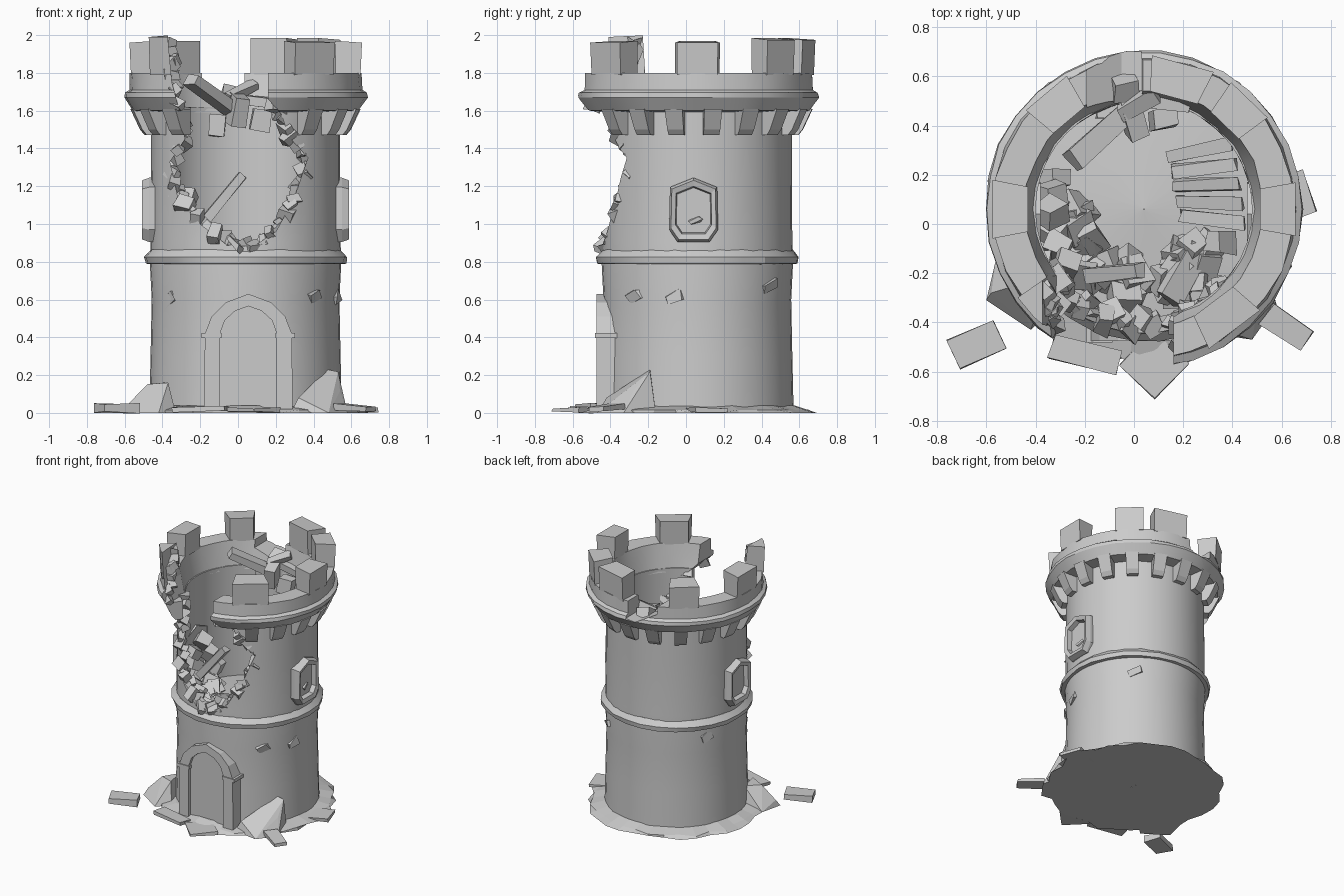
import bpy, bmesh, math, random
from mathutils import Vector, Matrix, Euler

if "Cube" in bpy.data.objects:
    bpy.data.objects.remove(bpy.data.objects["Cube"])

random.seed(7)
C = Vector((0.04, 0.06, 0))          # tower axis


def polar(r, deg, z):
    a = math.radians(deg)
    return C + Vector((r * math.cos(a), r * math.sin(a), z))


def finish(bm, name, smooth=None):
    bmesh.ops.recalc_face_normals(bm, faces=bm.faces)
    me = bpy.data.meshes.new(name)
    bm.to_mesh(me)
    bm.free()
    ob = bpy.data.objects.new(name, me)
    bpy.context.collection.objects.link(ob)
    if smooth:
        bpy.ops.object.select_all(action='DESELECT')
        ob.select_set(True)
        bpy.context.view_layer.objects.active = ob
        bpy.ops.object.shade_smooth_by_angle(angle=math.radians(smooth))
    return ob


def sweep(name, profile, n, a0=0, a1=360, jitter=0.0, smooth=None):
    """Turn a closed (r, z) profile round the tower axis."""
    bm = bmesh.new()
    full = a1 - a0 >= 360
    rings = []
    for i in range(n if full else n + 1):
        a = a0 + (a1 - a0) * i / n
        rings.append([bm.verts.new(polar(r + random.uniform(-jitter, jitter), a, z)) for r, z in profile])
    m = len(profile)
    for i in range(n):
        p, q = rings[i], rings[(i + 1) % len(rings)]
        for j in range(m):
            bm.faces.new((p[j], q[j], q[(j + 1) % m], p[(j + 1) % m]))
    if not full:
        bm.faces.new(rings[0])
        bm.faces.new(rings[-1])
    return finish(bm, name, smooth)


def prism(name, pts, y0, y1):
    """Extrude an (x, z) outline along y."""
    bm = bmesh.new()
    f = bm.faces.new([bm.verts.new((x, y0, z)) for x, z in pts])
    ext = bmesh.ops.extrude_face_region(bm, geom=[f])
    vs = [g for g in ext['geom'] if isinstance(g, bmesh.types.BMVert)]
    bmesh.ops.translate(bm, verts=vs, vec=(0, y1 - y0, 0))
    return finish(bm, name)


def add_block(bm, loc, size, rot=(0, 0, 0), rough=0.0):
    mat = Matrix.LocRotScale(Vector(loc), Euler([math.radians(d) for d in rot]), Vector(size))
    for v in bmesh.ops.create_cube(bm, size=1, matrix=mat)['verts']:
        v.co += Vector([random.uniform(-rough, rough) for _ in range(3)])


def blocks(name, specs, rough=0.0):
    bm = bmesh.new()
    for s in specs:
        add_block(bm, *s, rough=rough)
    return finish(bm, name)


def cut(ob, cutter):
    mod = ob.modifiers.new("cut", 'BOOLEAN')
    mod.operation, mod.object, mod.solver = 'DIFFERENCE', cutter, 'EXACT'
    bpy.ops.object.select_all(action='DESELECT')
    ob.select_set(True)
    bpy.context.view_layer.objects.active = ob
    bpy.ops.object.modifier_apply(modifier=mod.name)


# Tower shell, middle band, battlement ring
wall = sweep("tower_wall", [(.51, 0), (.503, .3), (.497, .6), (.507, .8), (.503, .9), (.50, 1.3), (.50, 1.62),
                            (.44, 1.62), (.44, .7), (.44, 0)], 40, smooth=30)
band = sweep("middle_band", [(.48, .785), (.532, .79), (.54, .825), (.505, .865), (.48, .865)], 26, jitter=.007, smooth=20)
ring = sweep("parapet_ring", [(.44, 1.59), (.60, 1.60), (.645, 1.67), (.642, 1.695), (.615, 1.71), (.612, 1.80),
                              (.485, 1.80), (.46, 1.68)], 30, jitter=.005, smooth=20)

# Merlons and corbels
merlons = []
for a, w, top in [(0, 10, 1.97), (46, 9.5, 1.985), (75, 12, 1.985), (130, 10, 1.97), (180, 11, 1.97),
                  (229, 14, 2.0), (307, 12, 1.97)]:
    merlons.append(sweep("merlon", [(.485, 1.79), (.618, 1.79), (.626, top - .01), (.48, top)], 1 if w < 14 else 3,
                         a - w, a + w))
for i in range(18):
    a = 8 + i * 20
    if not 240 < a < 290:
        sweep("corbel", [(.48, 1.47), (.535, 1.47), (.56, 1.50), (.612, 1.61), (.48, 1.61)], 1, a - 4.5, a + 4.5)

# Front breach and small gap in the rear parapet
edge = [(-.37, 1.97), (-.35, 1.75), (-.31, 1.6), (-.28, 1.45), (-.36, 1.33), (-.32, 1.15), (-.2, 1.0), (-.06, .89),
        (.08, .88), (.2, .96), (.29, 1.12), (.37, 1.35), (.27, 1.46), (.23, 1.58), (.16, 1.66)]
breach = prism("breach_cutter", [(-.38, 2.2)] + edge + [(.16, 2.2)], -1.2, 0.0)
gap = prism("gap_cutter", [(-.2, 2.1), (-.19, 1.74), (-.05, 1.67), (.03, 1.68), (.05, 2.1)], .35, 1.0)
for ob in (wall, ring, merlons[5]):
    cut(ob, breach)
cut(ring, gap)
for ob in (breach, gap):
    bpy.data.objects.remove(ob)

# Broken stones lining the breach
bm = bmesh.new()
for (x0, z0), (x1, z1) in zip(edge, edge[1:]):
    steps = max(2, round(math.hypot(x1 - x0, z1 - z0) / .045))
    for k in range(steps):
        t = (k + random.random() * .5) / steps
        x, z = x0 + (x1 - x0) * t, z0 + (z1 - z0) * t
        r = random.uniform(.52, .6) if z > 1.6 else random.uniform(.44, .485)
        y = C.y - math.sqrt(max(.01, r * r - (x - C.x) ** 2))
        s = [random.uniform(.035, .09) for _ in range(3)]
        add_block(bm, (x, y, z), s, [random.uniform(-50, 50) for _ in range(3)], .01)
finish(bm, "breach_stones")

# Interior floor, rubble and fallen beams
sweep("inner_floor", [(.002, .72), (.45, .72), (.45, .76), (.25, .78), (.002, .8)], 20, smooth=40)
bm = bmesh.new()
for _ in range(34):
    p = polar(random.uniform(.22, .39), random.uniform(170, 340), random.uniform(.79, .86))
    add_block(bm, p, [random.uniform(.05, .13) for _ in range(3)], [random.uniform(-50, 50) for _ in range(3)], .01)
finish(bm, "floor_rubble")
blocks("fallen_beams", [
    ((-.13, .36, 1.68), (.36, .09, .06), (0, 28, 42)),
    ((.09, .50, 1.65), (.28, .07, .05), (5, 6, -6)),
    ((0, .42, 1.60), (.08, .12, .16), (15, 5, 20)),
    ((.02, .49, 1.70), (.18, .06, .05), (20, -25, 30)),
    ((-.04, .55, 1.68), (.10, .09, .07), (30, 15, 10)),
    ((.12, .43, 1.55), (.10, .08, .12), (0, 10, 10)),
    ((-.11, .46, 1.52), (.08, .06, .11), (0, 5, 0)),
    ((-.08, -.2, 1.13), (.33, .06, .05), (0, -50, 5)),
    ((.2, -.2, .87), (.25, .1, .06), (20, 15, 60)),
], .006)
blocks("inner_planks", [((.32 - i * .012, .02 + i * .07, .84), (.27, .05, .03), (6, -12, -8 + i * 5)) for i in range(5)], .008)
blocks("wall_rubble", [(polar(.38, 160 + i * 11, .9 + .12 * (i % 3)), (.09, .08, .1), (20 * i, 30, 15 * i))
                       for i in range(6)], .01)

# Doorway: pointed arch frame, door leaf, imposts
DX = .055
half_out = [(.235, 0), (.23, .42), (.195, .51), (.12, .585), (0, .63)]
half_in = [(.15, 0), (.15, .42), (.125, .49), (.07, .54), (0, .565)]


def arch(h):
    return [(DX + x, z) for x, z in h] + [(DX - x, z) for x, z in reversed(h[:-1])]


prism("door_frame", arch(half_out) + arch(half_in)[::-1], -.475, -.30)
prism("door_leaf", arch(half_in), -.45, -.38)
blocks("door_imposts", [((DX + s * .195, -.41, .41), (.105, .145, .025)) for s in (-1, 1)])

# Side windows: bevelled frames with a sunken panel
hexa = [(-.085, -.165), (.085, -.165), (.13, -.1), (.125, .125), (0, .175), (-.125, .125), (-.13, -.1)]
for side in (1, -1):
    bm = bmesh.new()
    rings = []
    for s, d in [(1, .42), (1, .51), (.92, .548), (.74, .54), (.7, .505)]:
        rings.append([bm.verts.new(C + Vector((side * d, y * s - .02, z * s + 1.07))) for y, z in hexa])
    for p, q in zip(rings, rings[1:]):
        for j in range(7):
            bm.faces.new((p[j], p[(j + 1) % 7], q[(j + 1) % 7], q[j]))
    bm.faces.new(rings[-1])
    finish(bm, "window_frame")
blocks("window_shard", [((.545, .05, 1.02), (.02, .07, .03), (25, 0, 0))], .01)

# Ground patch, fallen masonry, chips on the wall
sweep("ground_patch", [(.002, 0), (.63, 0), (.61, .016), (.5, .04), (.002, .04)], 34, jitter=.035)
blocks("fallen_slabs", [
    ((-.64, -.49, .025), (.20, .13, .045), (0, 0, 25)),
    ((.62, -.42, .025), (.2, .1, .03), (0, 3, -35)),
    ((.08, -.57, .015), (.2, .2, .022), (0, 0, 45)),
    ((-.2, -.53, .02), (.28, .1, .025), (0, 0, -14)),
    ((.62, .1, .015), (.2, .18, .022), (0, 0, 20)),
], .006)


def rock(name, base, peak, z):
    bm = bmesh.new()
    vs = [bm.verts.new((x, y, 0)) for x, y in base] + [bm.verts.new((x, y, z * k)) for x, y, k in peak]
    bmesh.ops.convex_hull(bm, input=vs)
    return finish(bm, name)


rock("rock_left", [(-.6, -.31), (-.42, -.43), (-.33, -.35), (-.36, -.1), (-.56, -.14)],
     [(-.48, -.25, .95), (-.37, -.3, 1), (-.4, -.15, 1), (-.58, -.28, .3)], .16)
rock("rock_right", [(.28, -.44), (.48, -.47), (.58, -.33), (.53, -.16), (.35, -.3)],
     [(.47, -.19, 1), (.53, -.19, .95), (.32, -.42, .35), (.54, -.28, .5)], .23)
blocks("wall_chips", [(polar(.49, a, z), (.03, .09, .05), (20, 10, a)) for a, z in
                      [(215, .6), (318, .62), (345, .62), (150, .72), (50, .68)]], .015)
